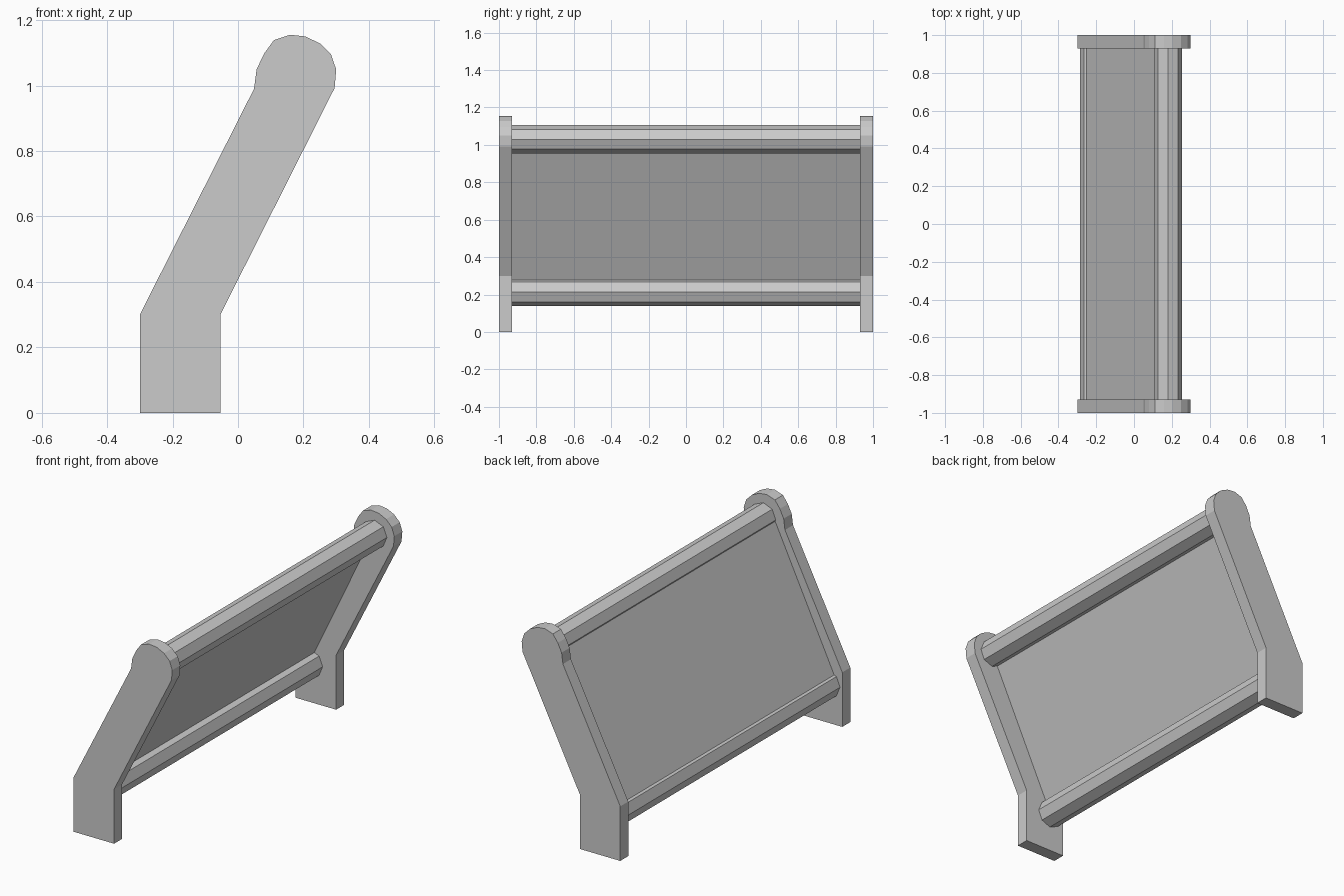
import bpy
import bmesh
from math import cos, sin, pi
from mathutils import Vector

cube = bpy.data.objects.get("Cube")
if cube:
    bpy.data.objects.remove(cube, do_unlink=True)

grey = bpy.data.materials.new("light grey")
grey.use_nodes = True
colour = (0.6, 0.6, 0.6, 1)
grey.diffuse_color = colour
grey.node_tree.nodes["Principled BSDF"].inputs["Base Color"].default_value = colour


def extrude_profile(name, profile, y0, y1):
    """Solid with an x-z outline, running from y0 to y1."""
    bm = bmesh.new()
    face = bm.faces.new([bm.verts.new((x, y0, z)) for x, z in profile])
    moved = bmesh.ops.extrude_face_region(bm, geom=[face])["geom"]
    verts = [v for v in moved if isinstance(v, bmesh.types.BMVert)]
    bmesh.ops.translate(bm, verts=verts, vec=(0, y1 - y0, 0))
    bmesh.ops.recalc_face_normals(bm, faces=bm.faces)
    mesh = bpy.data.meshes.new(name)
    bm.to_mesh(mesh)
    bm.free()
    mesh.materials.append(grey)
    obj = bpy.data.objects.new(name, mesh)
    bpy.context.collection.objects.link(obj)
    return obj


# Bent end boards with rounded heads
board = [(-0.3, 0), (-0.054, 0), (-0.054, 0.3), (0.295, 0.992),
         (0.3, 1.049), (0.284, 1.095), (0.25, 1.129), (0.205, 1.15),
         (0.159, 1.155), (0.11, 1.139), (0.08, 1.098), (0.057, 1.05),
         (0.049, 0.99), (-0.3, 0.3)]
extrude_profile("front_end_board", board, -1, -0.93)
extrude_profile("back_end_board", board, 0.93, 1)

# Octagonal rails
low, high = Vector((-0.211, 0.214)), Vector((0.18, 1.03))
for name, c in (("lower_rail", low), ("upper_rail", high)):
    ring = [(c.x + 0.075 * cos(k * pi / 4), c.y + 0.075 * sin(k * pi / 4))
            for k in range(8)]
    extrude_profile(name, ring, -0.94, 0.94)

# Sloping panel between the rails, set towards the upper side
along = (high - low).normalized()
out = Vector((-along.y, along.x))
near, far = out * 0.006, out * 0.061
extrude_profile("panel", [low + near, high + near, high + far, low + far],
                -0.94, 0.94)
